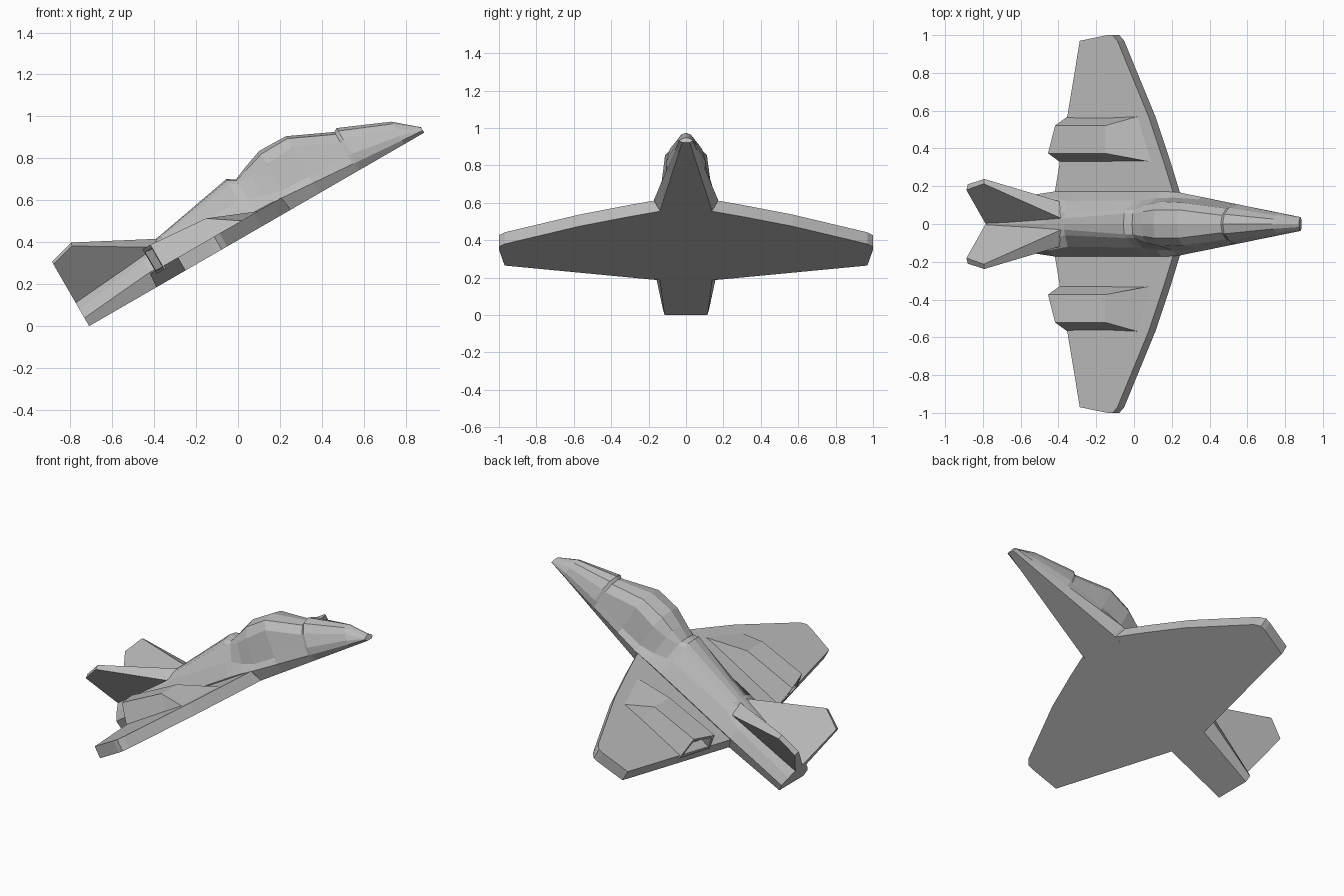
import bpy, bmesh
from math import radians, sin, cos

cube = bpy.data.objects.get("Cube")
if cube:
    bpy.data.objects.remove(cube, do_unlink=True)

# One plain grey for the whole craft
COLOUR = (0.5, 0.5, 0.5, 1)
grey = bpy.data.materials.new("plain grey")
grey.use_nodes = True
grey.diffuse_color = COLOUR
grey.node_tree.nodes["Principled BSDF"].inputs["Base Color"].default_value = COLOUR

PITCH = radians(30)
WING_TOP = .072


def place(u, y, v):
    """Along the belly, sideways, up from the belly -> world, nose pitched up."""
    return (-0.71 + u * cos(PITCH) - v * sin(PITCH), y, u * sin(PITCH) + v * cos(PITCH))


def loft(name, rings, side=1, recess=None):
    """Skin closed rings of (u, y, v) points, cap both ends, optionally sink the first cap."""
    bm = bmesh.new()
    loops = [[bm.verts.new(place(u, y * side, v)) for u, y, v in ring] for ring in rings]
    count = len(loops[0])
    for a, b in zip(loops, loops[1:]):
        for i in range(count):
            j = (i + 1) % count
            bm.faces.new((a[i], a[j], b[j], b[i]))
    first = bm.faces.new(loops[0][::-1])
    bm.faces.new(loops[-1])
    bmesh.ops.recalc_face_normals(bm, faces=bm.faces[:])
    if recess:
        rim, depth = recess
        bmesh.ops.inset_region(bm, faces=[first], thickness=rim)
        bmesh.ops.inset_region(bm, faces=[first], thickness=rim / 3, depth=-depth)
    mesh = bpy.data.meshes.new(name)
    bm.to_mesh(mesh)
    bm.free()
    mesh.materials.append(grey)
    obj = bpy.data.objects.new(name, mesh)
    bpy.context.collection.objects.link(obj)


def fuselage_ring(u, shoulder, crease, ridge, spine):
    """Flat belly and flared chine follow rules; the upper points are given."""
    belly = min(.115 + .066 * u, .14, .14 - .163 * (u - 1.11))
    flare = min(.01 + .1 * u, .032, .032 - .021 * (u - 1.1))
    chine = min(.045 + .09 * u, .078, .078 - .078 * (u - 1))
    half = [(belly, 0), (belly + flare, chine), shoulder, crease, ridge]
    left = [(u, y, v) for y, v in half]
    right = [(u, -y, v) for y, v in reversed(half)]
    return left + [(u, 0, spine)] + right


# Fuselage stations from tail to nose: shoulder, crease, ridge, spine height
stations = [
    (0, (.09, .09), (.05, .13), (.02, .148), .155),
    (.38, (.14, .14), (.08, .175), (.03, .185), .187),
    (.51, (.12, .165), (.06, .195), (.03, .202), .205),
    (.917, (.125, .16), (.075, .25), (.055, .272), .28),
    (.956, (.125, .15), (.075, .235), (.055, .25), .256),
    # Canopy
    (1.03, (.137, .122), (.1, .235), (.065, .272), .286),
    (1.12, (.14, .1), (.118, .245), (.075, .3), .318),
    (1.266, (.13, .094), (.112, .255), (.075, .302), .315),
    (1.476, (.102, .085), (.082, .158), (.046, .204), .217),
    # Nose, standing a little proud of the windscreen
    (1.494, (.106, .085), (.086, .163), (.052, .212), .228),
    (1.735, (.058, .045), (.045, .08), (.026, .112), .124),
    (1.845, (.034, .016), (.028, .02), (.016, .027), .03),
]
loft("fuselage", [fuselage_ring(*station) for station in stations])

# Wing outline (u, y), extruded straight up
wing = [(.37, .13), (.53, .97), (.7, 1), (.73, 1), (.76, .97),
        (.95, .57), (1.05, .31), (1.11, .14)]


def pod_ring(inner_u, outer_u, lean, low, high):
    """Pod section with a wide foot on the wing and sides leaning inward."""
    inner, outer = .325, .57
    return [(inner_u, inner, low), (outer_u, outer, low),
            (outer_u, outer - lean, high), (inner_u, inner + lean, high)]


for side, label in ((1, "left"), (-1, "right")):
    loft(label + "_wing", [[(u, y, v) for u, y in wing] for v in (0, WING_TOP)], side)

    # Engine pod: recessed outlet at the rear, swept wedge at the front
    loft(label + "_engine_pod", [
        pod_ring(.404, .447, .049, .055, .19),
        pod_ring(.74, .74, .049, .055, .166),
        pod_ring(.97, .88, .002, .055, WING_TOP),
    ], side, recess=(.022, .06))

    # Outward canted tail fin, from a broad root to a narrow tip
    loft(label + "_tail_fin", [
        [(.49, .03, .198), (.46, .12, .168), (0, .05, .125), (0, 0, .15)],
        [(.125, .213, .388), (.12, .238, .372), (0, .21, .34), (0, .18, .355)],
    ], side)
